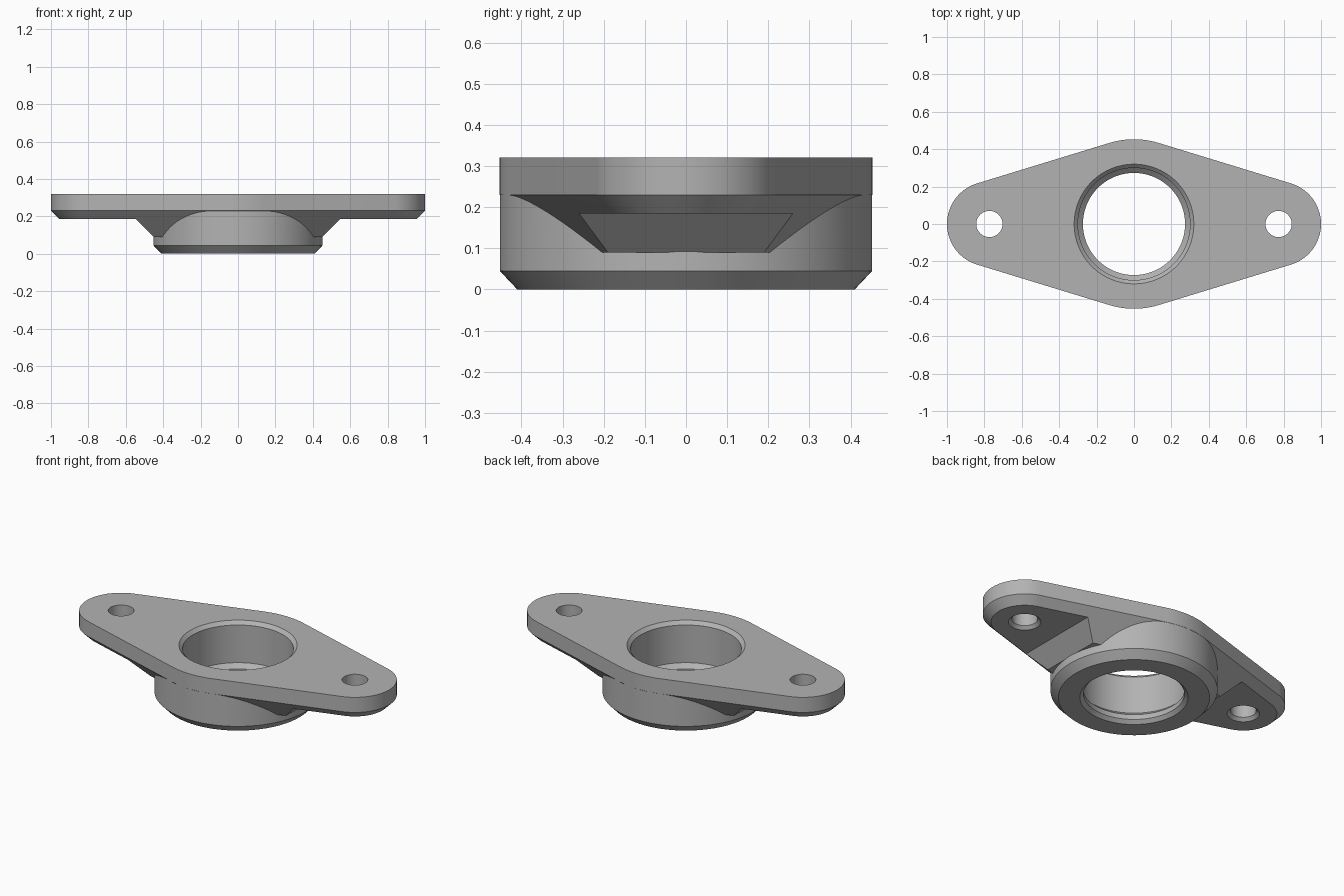
import bpy, bmesh
from math import sin, cos, pi, asin, radians

if "Cube" in bpy.data.objects:
    bpy.data.objects.remove(bpy.data.objects["Cube"], do_unlink=True)

HUB_R, END_R, BOLT_X = 0.453, 0.227, 0.773
TOP, EDGE, PAD, WEB = 0.32, 0.23, 0.185, 0.09

metal = bpy.data.materials.new("grey metal")
metal.use_nodes = True
grey = (0.45, 0.45, 0.45, 1)
metal.diffuse_color = grey
metal.node_tree.nodes["Principled BSDF"].inputs["Base Color"].default_value = grey


def make(name, bm):
    bmesh.ops.recalc_face_normals(bm, faces=bm.faces)
    mesh = bpy.data.meshes.new(name)
    bm.to_mesh(mesh)
    bm.free()
    mesh.materials.append(metal)
    obj = bpy.data.objects.new(name, mesh)
    bpy.context.collection.objects.link(obj)
    return obj


def loft(name, rings):
    """Skin a stack of equal-length rings and cap both ends."""
    bm = bmesh.new()
    loops = [[bm.verts.new(p) for p in ring] for ring in rings]
    n = len(loops[0])
    for a, b in zip(loops, loops[1:]):
        for i in range(n):
            j = (i + 1) % n
            bm.faces.new((a[i], a[j], b[j], b[i]))
    bm.faces.new(loops[0])
    bm.faces.new(loops[-1])
    return make(name, bm)


def turned(name, profile, x=0, n=96):
    """Solid of revolution from (radius, height) pairs."""
    return loft(name, [[(x + r * cos(2 * pi * i / n), r * sin(2 * pi * i / n), z)
                        for i in range(n)] for r, z in profile])


def outline(inset, z):
    """Rounded diamond: tangent lines joining hub arc and two end arcs."""
    tilt = asin((HUB_R - END_R) / BOLT_X)
    side = pi / 2 - tilt
    arcs = [(BOLT_X, END_R, -side, side, 40), (0, HUB_R, side, pi - side, 16),
            (-BOLT_X, END_R, pi - side, pi + side, 40),
            (0, HUB_R, pi + side, 2 * pi - side, 16)]
    pts = []
    for cx, r, a, b, n in arcs:
        for i in range(n + 1):
            t = a + (b - a) * i / n
            pts.append((cx + (r - inset) * cos(t), (r - inset) * sin(t), z))
    return pts


def boolean(obj, tool, operation):
    mod = obj.modifiers.new(operation.title(), "BOOLEAN")
    mod.operation, mod.solver, mod.object = operation, "EXACT", tool
    bpy.context.view_layer.objects.active = obj
    bpy.ops.object.modifier_apply(modifier=mod.name)
    bpy.data.objects.remove(tool, do_unlink=True)


# Flange with chamfered underside, thick enough to contain the webs
flange = loft("bearing_flange", [outline(0, TOP), outline(0, EDGE),
                                 outline(EDGE - WEB, WEB)])

# Thin the ends down to bolt pads, leaving sloped webs beside the hub
for s in (-1, 1):
    wedge = [(0.41, 0.05), (0.545, PAD), (1.2, PAD), (1.2, 0.05)]
    boolean(flange, loft("pad_cutter", [[(s * x, y, z) for x, z in wedge]
                                        for y in (-0.6, 0.6)]), "DIFFERENCE")

# Round hub with chamfered foot
hub = turned("hub", [(0.41, 0), (HUB_R - 0.0005, 0.045), (HUB_R - 0.0005, 0.25)])
boolean(flange, hub, "UNION")

# Stepped bore with a retaining lip near the bottom
bore = [(0.313, -0.02), (0.273, 0.02), (0.273, 0.05), (0.3, 0.075),
        (0.3, 0.3), (0.34, 0.34)]
boolean(flange, turned("bore_cutter", bore), "DIFFERENCE")

# Bolt holes, countersunk below
for s in (-1, 1):
    bolt = [(0.108, 0.165), (0.07, 0.203), (0.07, 0.4)]
    boolean(flange, turned("bolt_cutter", bolt, s * BOLT_X, 48), "DIFFERENCE")

# Smooth rounded walls, keep machined edges crisp
bpy.ops.object.select_all(action="DESELECT")
flange.select_set(True)
bpy.context.view_layer.objects.active = flange
bpy.ops.object.shade_smooth_by_angle(angle=radians(20))
